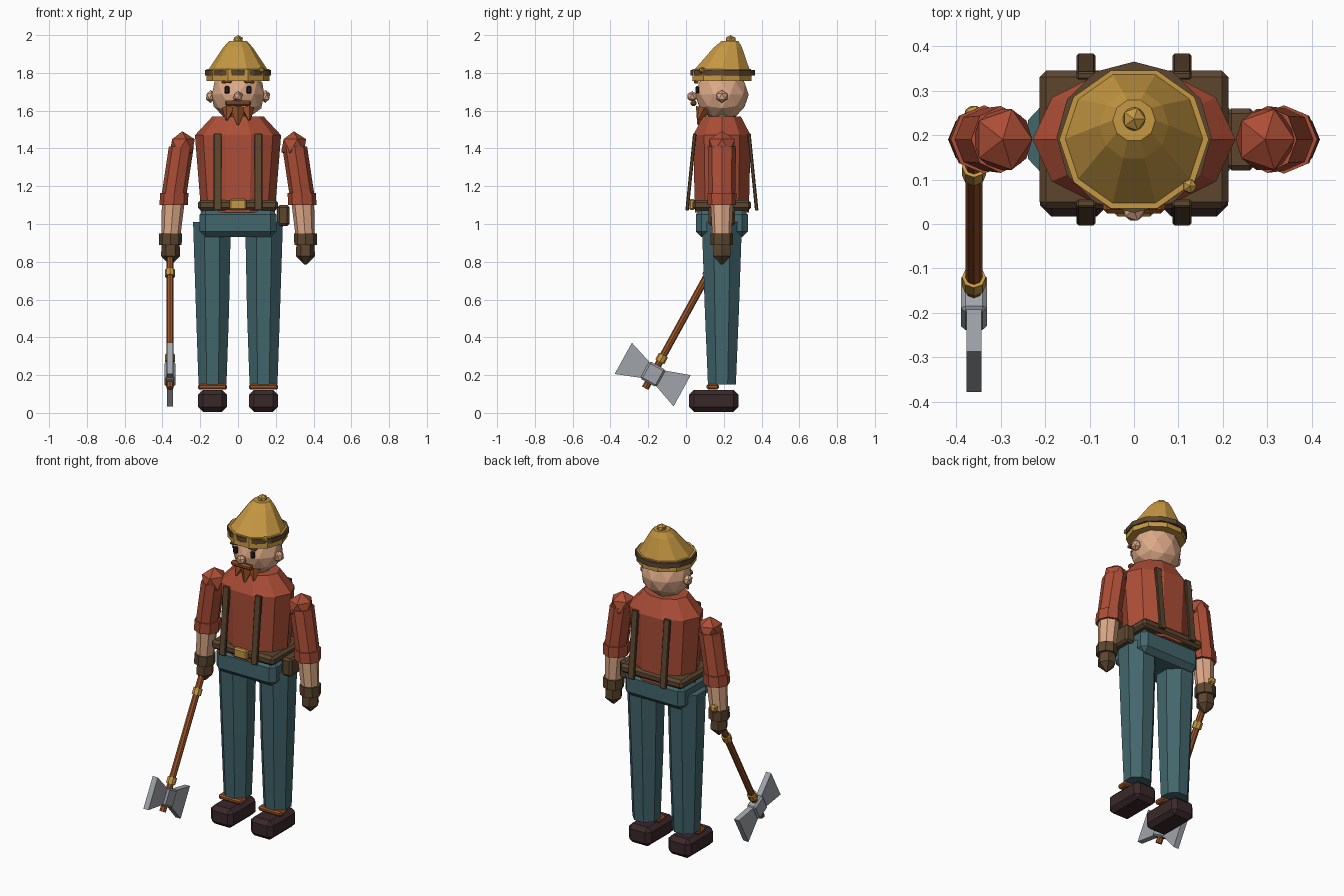
import bpy, bmesh, math
from mathutils import Vector, Matrix

if "Cube" in bpy.data.objects:
    bpy.data.objects.remove(bpy.data.objects["Cube"])


def material(name, r, g, b):
    m = bpy.data.materials.new(name)
    lin = [((c / 255 + 0.055) / 1.055) ** 2.4 for c in (r, g, b)]
    m.diffuse_color = (*lin, 1)
    m.use_nodes = True
    m.node_tree.nodes["Principled BSDF"].inputs["Base Color"].default_value = m.diffuse_color
    return m


RED = material("red cloth", 172, 78, 54)
TEAL = material("teal denim", 66, 102, 108)
BROWN = material("brown leather", 92, 70, 47)
BOOT = material("dark boot leather", 58, 40, 42)
SKIN = material("skin", 222, 170, 136)
GOLD = material("gold", 198, 152, 66)
WOOD = material("reddish wood", 152, 82, 40)
STEEL = material("grey steel", 160, 164, 170)
DARK = material("eye black", 40, 30, 32)
CY = 0.19  # depth of the body axis


def finish(name, bm, mat):
    bmesh.ops.recalc_face_normals(bm, faces=bm.faces)
    me = bpy.data.meshes.new(name)
    bm.to_mesh(me)
    bm.free()
    me.materials.append(mat)
    ob = bpy.data.objects.new(name, me)
    bpy.context.collection.objects.link(ob)
    return ob


def box(name, loc, size, mat, bevel=0, rot_x=0, rot_y=0):
    bm = bmesh.new()
    bmesh.ops.create_cube(bm, size=1)
    bmesh.ops.scale(bm, vec=size, verts=bm.verts)
    if bevel:
        bmesh.ops.bevel(bm, geom=bm.edges[:], offset=bevel, segments=1, affect='EDGES')
    m = Matrix.Translation(loc) @ Matrix.Rotation(rot_x, 4, 'X') @ Matrix.Rotation(rot_y, 4, 'Y')
    bm.transform(m)
    return finish(name, bm, mat)


def ball(name, loc, scale, mat, sub=1):
    bm = bmesh.new()
    bmesh.ops.create_icosphere(bm, subdivisions=sub, radius=1)
    bmesh.ops.scale(bm, vec=scale, verts=bm.verts)
    bmesh.ops.translate(bm, vec=loc, verts=bm.verts)
    return finish(name, bm, mat)


def loft(name, rings, sides, mat, turn=0):
    """Stack of rings (x, y, z, radius x, radius y) joined into one solid."""
    bm = bmesh.new()
    loops = []
    for x, y, z, rx, ry in rings:
        angles = [turn + 2 * math.pi * i / sides for i in range(sides)]
        loops.append([bm.verts.new((x + rx * math.cos(a), y + ry * math.sin(a), z)) for a in angles])
    for a, b in zip(loops, loops[1:]):
        for i in range(sides):
            j = (i + 1) % sides
            bm.faces.new((a[i], a[j], b[j], b[i]))
    bm.faces.new(loops[0])
    bm.faces.new(loops[-1])
    return finish(name, bm, mat)


def rod(name, a, b, r1, r2, sides, mat):
    a, b = Vector(a), Vector(b)
    bm = bmesh.new()
    bmesh.ops.create_cone(bm, cap_ends=True, segments=sides, radius1=r1, radius2=r2,
                          depth=(b - a).length)
    rot = (b - a).to_track_quat('Z', 'Y').to_matrix().to_4x4()
    bm.transform(Matrix.Translation((a + b) / 2) @ rot)
    return finish(name, bm, mat)


# Torso, neck and hips
loft("shirt", [(0, CY, 1.06, 0.195, 0.15), (0, CY, 1.47, 0.228, 0.16),
               (0, CY, 1.57, 0.135, 0.105)], 10, RED)
loft("neck", [(0, CY, 1.54, 0.075, 0.07), (0, CY, 1.62, 0.075, 0.07)], 8, SKIN)
box("hips", (0, CY, 1.005), (0.405, 0.275, 0.15), TEAL, 0.03)
box("belt", (0, CY, 1.1), (0.425, 0.31, 0.055), BROWN, 0.015)
box("buckle", (0, 0.032, 1.103), (0.09, 0.03, 0.058), GOLD, 0.008)
box("pouch", (0.24, CY, 1.045), (0.065, 0.14, 0.11), BROWN, 0.012)

# Head and face
ball("head", (0, CY, 1.685), (0.145, 0.142, 0.138), SKIN, 2)
ball("nose", (0, 0.033, 1.675), (0.028, 0.03, 0.028), SKIN)
box("moustache", (0, 0.04, 1.64), (0.14, 0.032, 0.03), WOOD, 0.009)
for dx, tip, half in ((-0.05, 1.55, 0.035), (0, 1.525, 0.045), (0.05, 1.55, 0.035)):
    rod("beard_lock", (dx, 0.095, 1.61), (dx * 1.2, 0.065, tip), half, 0.006, 5, WOOD)
for s in (-1, 1):
    ball("ear", (s * 0.145, CY, 1.675), (0.028, 0.034, 0.034), SKIN)
    box("eye", (s * 0.058, 0.06, 1.71), (0.028, 0.02, 0.04), DARK, 0.006)
    box("eyebrow", (s * 0.06, 0.055, 1.753), (0.055, 0.024, 0.015), WOOD, 0.004, 0, s * 0.1)

# Hat leaning slightly back
loft("hat_brim", [(0, CY, 1.758, 0.168, 0.165), (0, CY, 1.82, 0.168, 0.163)], 10, GOLD)
loft("hat_band", [(0, CY + 0.005, 1.787, 0.174, 0.17),
                  (0, CY + 0.005, 1.816, 0.174, 0.17)], 12, BROWN)
loft("hat_crown", [(0, CY, 1.815, 0.158, 0.155), (0, 0.222, 1.935, 0.078, 0.078),
                   (0, 0.233, 1.968, 0.048, 0.048)], 10, GOLD)
ball("hat_knob", (0, 0.236, 1.974), (0.029, 0.03, 0.026), GOLD)
ball("hat_stud", (0.125, 0.085, 1.815), (0.018, 0.018, 0.018), GOLD)

for s in (-1, 1):
    # Braces, front and back
    for d in (-1, 1):
        box("brace", (s * 0.108, CY + d * 0.164, 1.275), (0.042, 0.018, 0.41), BROWN, 0.004,
            d * 0.1)
    # Legs, ankle laces and boots
    x = s * 0.135
    loft("trouser_leg", [(x, CY, 0.15, 0.08, 0.08), (x, CY, 0.55, 0.095, 0.098),
                         (s * 0.138, CY, 1.01, 0.108, 0.115)], 8, TEAL, math.pi / 8)
    box("ankle_lace", (x, 0.142, 0.138), (0.155, 0.065, 0.03), WOOD, 0.009)
    box("boot", (x, 0.147, 0.064), (0.152, 0.26, 0.116), BOOT, 0.025)
    # Arms
    ball("shoulder", (s * 0.295, CY, 1.415), (0.074, 0.08, 0.076), RED)
    loft("sleeve", [(s * 0.342, CY, 1.13, 0.066, 0.07), (s * 0.3, CY, 1.41, 0.066, 0.075)],
         8, RED)
    loft("sleeve_cuff", [(s * 0.341, CY, 1.1, 0.075, 0.075),
                         (s * 0.337, CY, 1.165, 0.075, 0.077)], 8, RED)
    loft("forearm", [(s * 0.357, CY, 0.92, 0.05, 0.05), (s * 0.343, CY, 1.11, 0.06, 0.06)],
         8, SKIN)
    loft("glove_cuff", [(s * 0.358, CY, 0.89, 0.06, 0.06),
                        (s * 0.357, CY, 0.95, 0.06, 0.06)], 8, BROWN)
    loft("glove", [(s * 0.357, CY, 0.785, 0.006, 0.006), (s * 0.357, CY, 0.83, 0.05, 0.054),
                   (s * 0.357, CY, 0.9, 0.048, 0.05)], 6, BROWN)

# Axe: points on it are measured along the handle (u) and across it (v)
AX = -0.36
MID = Vector((AX, -0.175, 0.205))
U = Vector((0, 0.482, 0.876))
V = Vector((0, -0.876, 0.482))
rod("axe_handle", MID - U * 0.085, MID + U * 0.86, 0.019, 0.019, 8, WOOD)
for u in (0.095, 0.61):
    rod("axe_ring", MID + U * (u - 0.02), MID + U * (u + 0.02), 0.027, 0.027, 8, GOLD)
ball("axe_pommel", MID + U * 0.87, (0.025, 0.025, 0.025), GOLD)
box("axe_socket", MID, (0.058, 0.098, 0.105), STEEL, 0.01, -math.atan2(0.482, 0.876))
for s in (-1, 1):
    bm = bmesh.new()
    outline = [(-0.045, 0.04), (-0.097, 0.178), (0.092, 0.178), (0.045, 0.04)]
    face = bm.faces.new([bm.verts.new(MID + U * u + V * (s * v) - Vector((0.017, 0, 0)))
                         for u, v in outline])
    out = bmesh.ops.extrude_face_region(bm, geom=[face])
    moved = [g for g in out["geom"] if isinstance(g, bmesh.types.BMVert)]
    bmesh.ops.translate(bm, vec=(0.034, 0, 0), verts=moved)
    finish("axe_blade", bm, STEEL)
